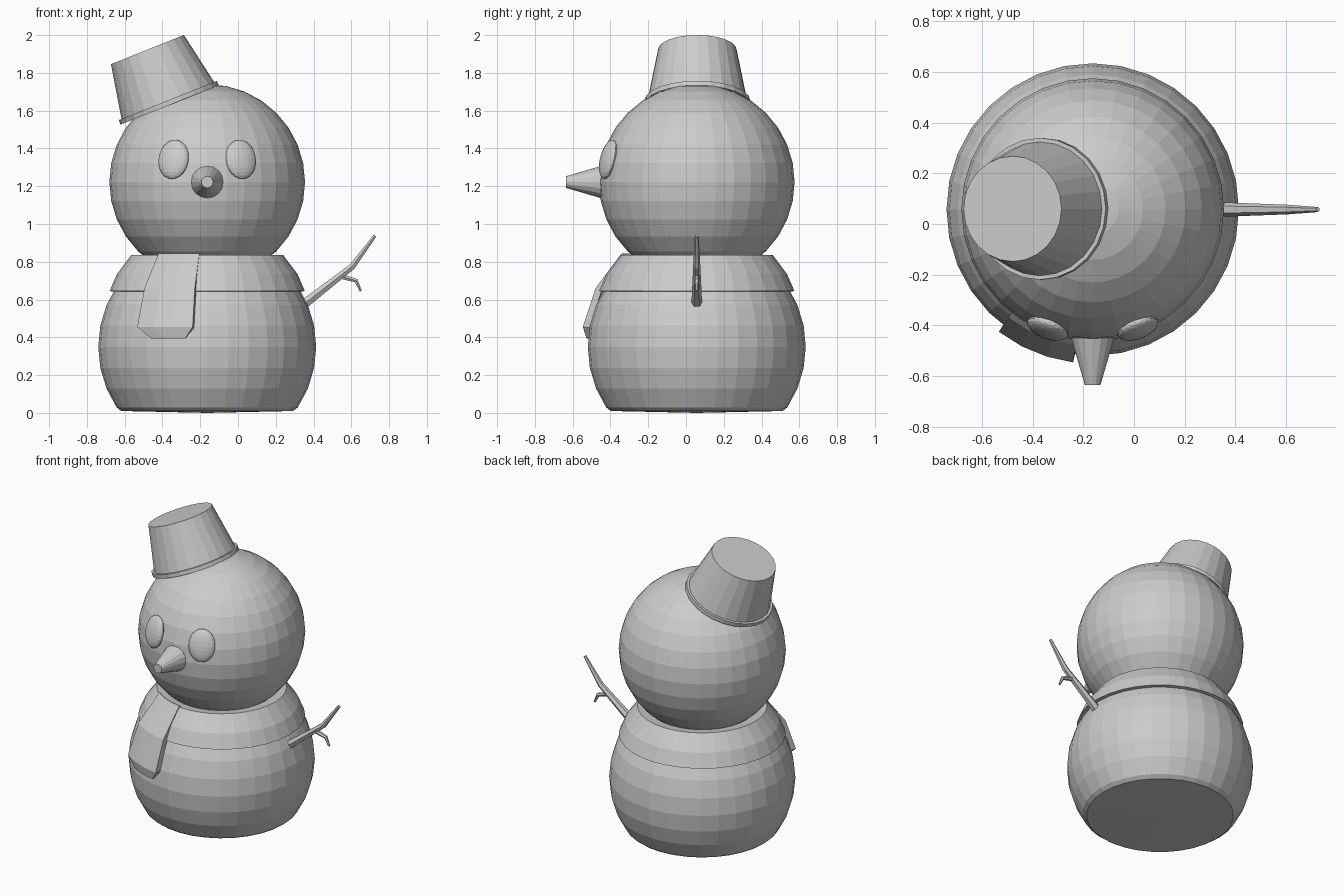
import bpy, bmesh
from math import sin, cos, radians, pi
from mathutils import Vector, Matrix

if "Cube" in bpy.data.objects:
    bpy.data.objects.remove(bpy.data.objects["Cube"])

CX, CY = -0.163, 0.057          # vertical axis of the figure


def finish(name, bm, matrix=None):
    bmesh.ops.remove_doubles(bm, verts=bm.verts, dist=1e-5)
    bmesh.ops.recalc_face_normals(bm, faces=bm.faces)
    me = bpy.data.meshes.new(name)
    bm.to_mesh(me)
    bm.free()
    ob = bpy.data.objects.new(name, me)
    if matrix is not None:
        ob.matrix_world = matrix
    bpy.context.collection.objects.link(ob)
    return ob


def lathe(name, profile, segs, matrix, closed=False):
    """Spin (radius, height) points around local z."""
    bm = bmesh.new()
    vs = [bm.verts.new((r, 0, z)) for r, z in profile]
    pairs = list(zip(vs, vs[1:] + vs[:1])) if closed else list(zip(vs, vs[1:]))
    edges = [bm.edges.new(p) for p in pairs]
    bmesh.ops.spin(bm, geom=vs + edges, axis=(0, 0, 1), cent=(0, 0, 0),
                   angle=2 * pi, steps=segs, use_duplicate=False)
    return finish(name, bm, matrix)


def arc(radius, zc, start, end, step=11.25):
    n = round((end - start) / step)
    return [(max(0, radius * cos(radians(start + i * step))),
             zc + radius * sin(radians(start + i * step))) for i in range(n + 1)]


def tube(bm, pts, radii, sides=6):
    """Tapered twig through points lying in the xz plane."""
    rings = []
    pts = [Vector((x, CY, z)) for x, z in pts]
    for i, p in enumerate(pts):
        d = (pts[min(i + 1, len(pts) - 1)] - pts[max(i - 1, 0)]).normalized()
        side = Vector((0, 1, 0))
        up = d.cross(side)
        rings.append([bm.verts.new(p + radii[i] * (cos(a) * side + sin(a) * up))
                      for a in (2 * pi * k / sides for k in range(sides))])
    for a, b in zip(rings, rings[1:]):
        for k in range(sides):
            j = (k + 1) % sides
            bm.faces.new((a[k], a[j], b[j], b[k]))
    bm.faces.new(rings[0])
    bm.faces.new(rings[-1])


axis = Matrix.Translation((CX, CY, 0))

# Snowballs: body with flattened base, and head
lathe("body", [(0, 0.0), (0.455, 0.01)] + arc(0.577, 0.35, -33.75, 90), 32, axis)
lathe("head", arc(0.518, 1.222, -90, 90), 32, axis)

# Scarf collar
lathe("scarf_collar", [(0.33, 0.825), (0.402, 0.836), (0.478, 0.735),
                       (0.517, 0.645), (0.48, 0.64)], 32, axis, closed=True)

# Scarf tail: curved strip around the body axis, (height, radius, angle from, angle to)
rows = [(0.845, 0.40, 6, 40), (0.66, 0.54, 7, 38),
        (0.455, 0.608, 7.3, 37.5), (0.395, 0.595, 11.2, 30)]
bm = bmesh.new()
grid = []
for z, r, a0, a1 in rows:
    angs = [radians(a0 + (a1 - a0) * k / 3) for k in range(4)]
    grid.append([bm.verts.new((-r * sin(a), -r * cos(a), z)) for a in angs])
for a, b in zip(grid, grid[1:]):
    for k in range(3):
        bm.faces.new((a[k], a[k + 1], b[k + 1], b[k]))
bm.normal_update()
if sum(f.normal.y for f in bm.faces) > 0:
    bmesh.ops.reverse_faces(bm, faces=bm.faces)
me = bpy.data.meshes.new("scarf_tail")
bm.to_mesh(me)
bm.free()
tail = bpy.data.objects.new("scarf_tail", me)
tail.matrix_world = axis
bpy.context.collection.objects.link(tail)
mod = tail.modifiers.new("thickness", 'SOLIDIFY')
mod.thickness = 0.035
mod.offset = -1

# Tilted bucket hat with a rolled rim
hat = Matrix.Translation((-0.362, 0.06, 1.63)) @ Matrix.Rotation(radians(-21.8), 4, 'Y')
lathe("bucket_hat", [(0, 0), (0.28, 0), (0.28, 0.026), (0.264, 0.026),
                     (0.208, 0.316), (0, 0.316)], 24, hat)

# Nose pointing forward
nose = Matrix.Translation((CX, -0.40, 1.222)) @ Matrix.Rotation(pi / 2, 4, 'X')
lathe("nose", [(0, 0), (0.09, 0), (0.085, 0.05), (0.031, 0.235), (0, 0.235)], 16, nose)

# Eyes: flattened balls lying on the head surface
for name, s in (("eye_left", -1), ("eye_right", 1)):
    n = Vector((s * 0.178, -0.468, 0.12))
    m = (Matrix.Translation(Vector((CX, CY, 1.222)) + n)
         @ Matrix.Rotation(s * radians(20.8), 4, 'Z')
         @ Matrix.Rotation(radians(-13.5), 4, 'X')
         @ Matrix.Diagonal((0.085, 0.036, 0.106, 1)))
    bm = bmesh.new()
    bmesh.ops.create_uvsphere(bm, u_segments=20, v_segments=12, radius=1)
    finish(name, bm, m)

# Twig arm with one small side shoot
bm = bmesh.new()
tube(bm, [(0.335, 0.565), (0.605, 0.775), (0.725, 0.938)], [0.029, 0.019, 0.010])
tube(bm, [(0.54, 0.725), (0.625, 0.70), (0.65, 0.645)], [0.016, 0.012, 0.007])
finish("twig_arm", bm)
